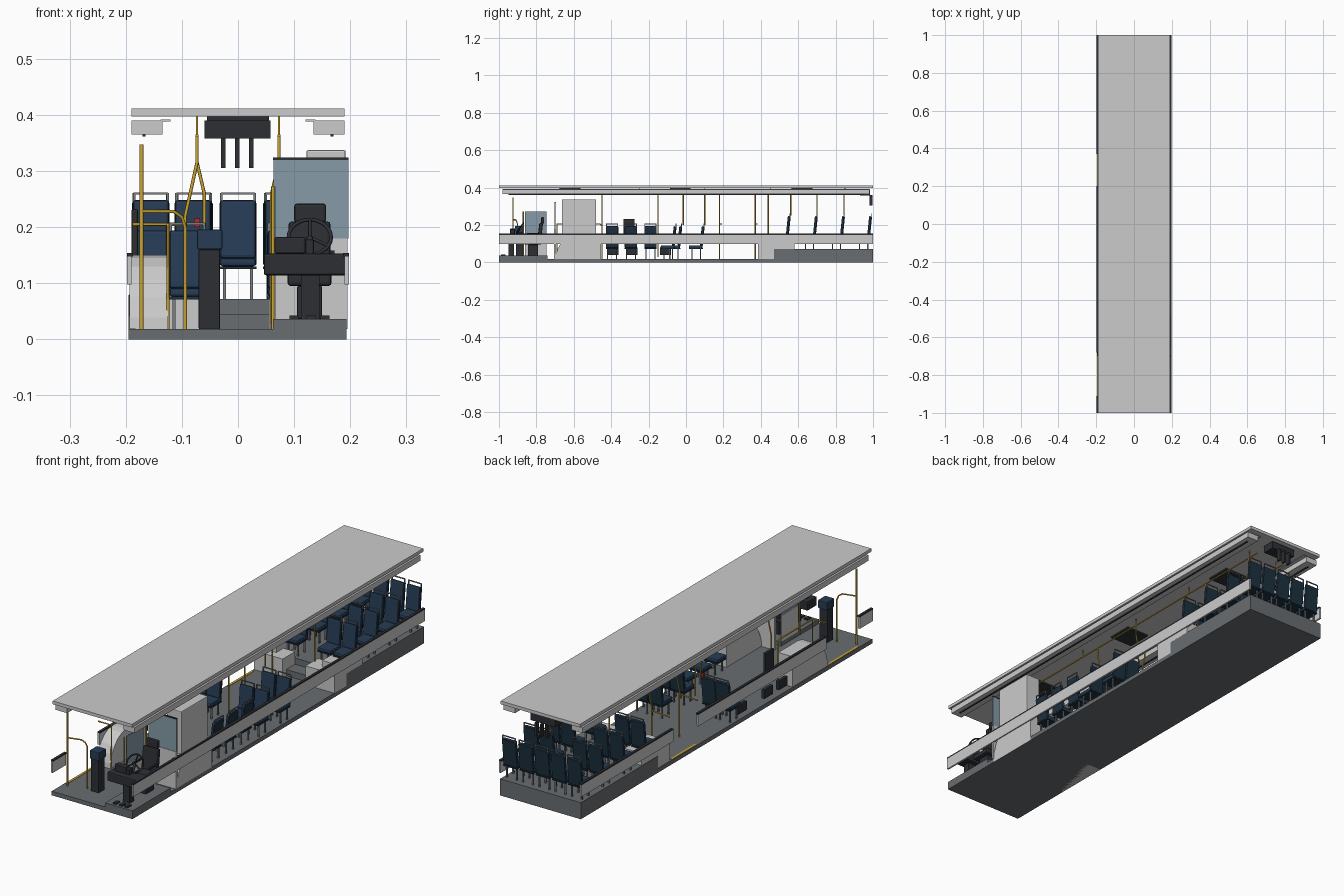
import bpy, bmesh, math
from mathutils import Matrix, Vector

if "Cube" in bpy.data.objects:
    bpy.data.objects.remove(bpy.data.objects["Cube"])

def material(name, r, g, b):
    m = bpy.data.materials.new(name)
    m.diffuse_color = (r, g, b, 1)
    m.use_nodes = True
    m.node_tree.nodes["Principled BSDF"].inputs["Base Color"].default_value = m.diffuse_color
    return m

NAVY = material("seat_fabric", .02, .045, .09)
SHELL = material("seat_shell", .012, .03, .05)
DARK = material("dark_plastic", .025, .028, .034)
YELLOW = material("rail_yellow", .62, .38, .03)
GLASS = material("tinted_glass", .24, .33, .39)
FLOOR = material("floor_vinyl", .14, .155, .165)
RED = material("red_button", .5, .02, .02)

def link(name, mesh, mat=None):
    ob = bpy.data.objects.new(name, mesh)
    bpy.context.collection.objects.link(ob)
    if mat:
        mesh.materials.append(mat)
    return ob

def add_box(bm, x0, x1, y0, y1, z0, z1, slot=0, bevel=0, tilt=0):
    c = Vector(((x0 + x1) / 2, (y0 + y1) / 2, (z0 + z1) / 2))
    m = Matrix.Translation(c) @ Matrix.Rotation(tilt, 4, 'X') @ Matrix.Diagonal((x1 - x0, y1 - y0, z1 - z0, 1))
    start = set(bm.faces)
    vs = bmesh.ops.create_cube(bm, size=1, matrix=m)['verts']
    if bevel:
        es = list({e for v in vs for e in v.link_edges})
        bmesh.ops.bevel(bm, geom=es, offset=bevel, segments=2, profile=.5, affect='EDGES')
    for f in set(bm.faces) - start:
        f.material_index = slot

def box(name, x0, x1, y0, y1, z0, z1, mat=None, bevel=0, tilt=0):
    bm = bmesh.new()
    add_box(bm, x0, x1, y0, y1, z0, z1, 0, bevel, tilt)
    me = bpy.data.meshes.new(name)
    bm.to_mesh(me)
    bm.free()
    return link(name, me, mat)

def tube(name, pts, r=.003, mat=YELLOW):
    cu = bpy.data.curves.new(name, 'CURVE')
    cu.dimensions = '3D'
    cu.bevel_depth, cu.bevel_resolution, cu.use_fill_caps = r, 2, True
    sp = cu.splines.new('POLY')
    sp.points.add(len(pts) - 1)
    for p, co in zip(sp.points, pts):
        p.co = (*co, 1)
    tmp = bpy.data.objects.new(name, cu)
    me = bpy.data.meshes.new_from_object(tmp)
    bpy.data.objects.remove(tmp)
    for p in me.polygons:
        p.use_smooth = len(p.vertices) == 4
    me.materials.clear()
    return link(name, me, mat)

def prism(name, profile, x0, x1, mat=None):
    bm = bmesh.new()
    f = bm.faces.new([bm.verts.new((x0, y, z)) for y, z in profile])
    ext = bmesh.ops.extrude_face_region(bm, geom=[f])['geom']
    bmesh.ops.translate(bm, vec=(x1 - x0, 0, 0), verts=[v for v in ext if isinstance(v, bmesh.types.BMVert)])
    bmesh.ops.recalc_face_normals(bm, faces=bm.faces)
    me = bpy.data.meshes.new(name)
    bm.to_mesh(me)
    bm.free()
    return link(name, me, mat)

# Floor, raised rear platform, aisle step, driver platform
box("low_floor", -.195, .193, -1, .47, 0, .018, FLOOR)
box("rear_platform", -.195, .193, .47, 1, 0, .072, FLOOR)
box("aisle_step", -.06, .06, .41, .47, .018, .045, FLOOR)
box("driver_platform", .062, .193, -1, -.74, .018, .036, FLOOR)

# Roof panel, hatches, rear display unit
box("roof", -.19, .19, -1, 1, .397, .411)
for y in (-.62, -.03, .62):
    box("roof_hatch", -.055, .055, y - .055, y + .055, .39, .397, DARK)
box("rear_ceiling_unit", -.06, .058, .93, .985, .358, .39, DARK)
for x in (-.026, -.001, .024):
    box("rear_ceiling_fin", x - .004, x + .004, .98, .998, .305, .36, DARK)

# Air ducts, light strips and window rails on both sides
for s in (-1, 1):
    a, b = sorted((s * .135, s * .19))
    box("air_duct", a, b, -.98, .98, .365, .39)
    a, b = sorted((s * .12, s * .138))
    box("light_strip", a, b, -.98, .98, .388, .392)
    a, b = sorted((s * .165, s * .17))
    box("duct_trim", a, b, -.95, .95, .361, .365, DARK)

# Waist panels, with door gaps on the left
for s, y0, y1 in ((1, -1, 1), (-1, -1, -.91), (-1, -.68, .2), (-1, .37, 1)):
    a, b = sorted((s * .19, s * .198))
    box("waist_panel", a, b, y0, y1, .098, .148)
    a, b = sorted((s * .187, s * .198))
    box("window_sill", a, b, y0, y1, .148, .154, DARK)
for y0, y1 in ((-.91, -.68), (.2, .37)):
    box("door_edge_strip", -.193, -.183, y0, y1, .018, .0195, YELLOW)

# Wheel housings
arc = [(-.59 - .11 * math.cos(t * math.pi / 12), .15 * math.sin(t * math.pi / 12)) for t in range(7)]
for s in (-1, 1):
    a, b = sorted((s * .125, s * .193))
    prism("front_wheel_housing", arc + [(-.455, .15), (-.455, 0)], a, b)
    a, b = sorted((s * .055, s * .193))
    box("rear_wheel_housing", a, b, .385, .47, -.0 + .001, .1)
    a, b = sorted((s * .11, s * .193))
    box("rear_wheel_cover", a, b, .42, .58, .07, .125)
box("equipment_cabinet", .122, .192, -.663, -.48, .15, .337, bevel=.003)

# Driver cab partition
box("partition_base", .062, .195, -.705, -.695, .018, .18)
box("partition_glass", .063, .197, -.703, -.697, .18, .32, GLASS)
box("partition_top_rail", .062, .197, -.704, -.696, .32, .324, DARK)
box("cab_door_base", .062, .068, -.86, -.745, .036, .15)
box("cab_door_glass", .063, .067, -.86, -.745, .15, .272, GLASS)
tube("cab_pole", [(.062, -.87, .018), (.062, -.87, .272)])

# Dashboard, screens, steering wheel
box("dashboard", .046, .193, -.965, -.9, .114, .153, DARK, .004)
box("dashboard_screen", .065, .12, -.94, -.915, .153, .182, DARK, .003)
box("instrument_cluster", .12, .135, -.94, -.915, .15, .178, DARK, .003)
box("dash_column", .112, .145, -.95, -.92, .036, .115, DARK)
wheel = Matrix.Translation((.128, -.89, .182)) @ Matrix.Rotation(math.radians(55), 4, 'X')
rim = [wheel @ Vector((.038 * math.cos(i * math.pi / 12), .038 * math.sin(i * math.pi / 12), 0)) for i in range(25)]
tube("steering_wheel", rim, .0035, DARK)
for a in (90, 210, 330):
    t = math.radians(a)
    tube("steering_spoke", [wheel @ Vector((0, 0, 0)), wheel @ Vector((.037 * math.cos(t), .037 * math.sin(t), 0))], .003, DARK)
tube("steering_column", [wheel @ Vector((0, 0, 0)), (.128, -.93, .11)], .006, DARK)
for x in (.1, .13, .155):
    box("foot_pedal", x - .008, x + .008, -.99, -.965, .036, .042, DARK)

# Driver seat
box("driver_seat_pedestal", .105, .15, -.845, -.79, .036, .095, DARK, .003)
box("driver_seat_cushion", .088, .167, -.865, -.775, .095, .118, DARK, .006)
box("driver_seat_back", .09, .165, -.79, -.77, .112, .21, DARK, .006, -.12)
box("driver_headrest", .1, .157, -.775, -.758, .208, .242, DARK, .005)
for x in (.087, .168):
    box("driver_armrest", x - .004, x + .004, -.85, -.785, .15, .158, DARK)

# Ticket machine
box("ticket_machine_post", -.07, -.032, -.91, -.87, .018, .16, DARK, .002)
box("ticket_machine_head", -.073, -.028, -.915, -.865, .16, .196, NAVY, .003)

# Passenger seat, one shared mesh
bm = bmesh.new()
add_box(bm, -.032, .032, -.075, -.002, .058, .073, 0, .005)
add_box(bm, -.033, .033, -.074, 0, .053, .058, 1)
add_box(bm, -.032, .032, -.011, .001, .072, .176, 0, .005, -.1)
add_box(bm, -.033, .033, -.002, .004, .06, .172, 1, .002, -.1)
for s in (-1, 1):
    add_box(bm, s * .024 - .003, s * .024 + .003, -.06, -.054, 0, .054, 2)
    add_box(bm, s * .024 - .003, s * .024 + .003, -.016, -.01, 0, .054, 2)
    add_box(bm, s * .03 - .002, s * .03 + .002, .004, .008, .165, .189, 2)
add_box(bm, -.03, .03, .004, .008, .186, .19, 2)
seat_mesh = bpy.data.meshes.new("passenger_seat")
bm.to_mesh(seat_mesh)
bm.free()
frame = material("seat_frame", .2, .21, .22)
for m in (NAVY, SHELL, frame):
    seat_mesh.materials.append(m)

def seat(x, y, z, rot=0):
    ob = link("passenger_seat", seat_mesh)
    ob.location, ob.rotation_euler = (x, y, z), (0, 0, rot)

for i in range(-2, 3):
    seat(i * .078, .985, .072)
for y in (.55, .695, .84):
    for x in (-.155, -.08, .08, .155):
        seat(x, y, .072)
for y in (-.06, .09):
    for x in (.085, .157):
        seat(x, y, .018)
for x in (-.157, -.09):
    seat(x, -.03, .018)
for y in (-.395, -.295, -.19):
    seat(.178, y, .018, -math.pi / 2)

# Mobility bay backrest and wall boxes on the left
box("bay_backrest", -.19, -.178, -.335, -.275, .1, .232, DARK, .003)
for y in (-.11, -.29, -.39):
    box("wall_box", -.195, -.18, y - .03, y + .03, .04, .08, DARK, .002)
box("stop_button", -.078, -.068, -.02, -.01, .2, .215, RED)

# Overhead grab rails with ceiling drops
for s in (-1, 1):
    tube("overhead_rail", [(s * .073, -.66, .363), (s * .073, .9, .363)])
    for y in (-.6, -.25, .1, .45, .85):
        tube("rail_hanger", [(s * .073, y, .363), (s * .073, y, .397)], .002)

# Poles: door and aisle poles lean outward, seat poles stop at the seat back
for y in (-.45, .18, .37):
    tube("aisle_pole", [(-.073, y, .363), (-.073, y, .315), (-.094, y, .22), (-.094, y, .018)])
for x, y, z in ((-.06, -.015, .2), (.06, -.15, .03), (.06, .1, .2), (-.06, .7, .25), (.06, .56, .25), (.06, .845, .25), (.06, .44, .05)):
    tube("seat_pole", [(math.copysign(.073, x), y, .363), (math.copysign(.073, x), y, .315), (x, y, .26), (x, y, z)])
tube("front_door_pole", [(-.172, -.925, .018), (-.172, -.925, .347)], .0035)
tube("front_door_branch", [(-.172, -.925, .228), (-.115, -.91, .228), (-.1, -.905, .218), (-.094, -.9, .2), (-.094, -.9, .018)])
tube("front_door_rear_pole", [(-.125, -.69, .018), (-.125, -.69, .205), (-.188, -.69, .205)])
tube("wheel_housing_rail", [(-.125, -.69, .205), (-.125, -.46, .205), (-.125, -.45, .195), (-.125, -.45, .018)])
tube("middle_door_rail", [(-.188, .19, .205), (-.094, .18, .205)])
tube("rear_door_rail", [(-.188, .38, .205), (-.094, .37, .205)])
